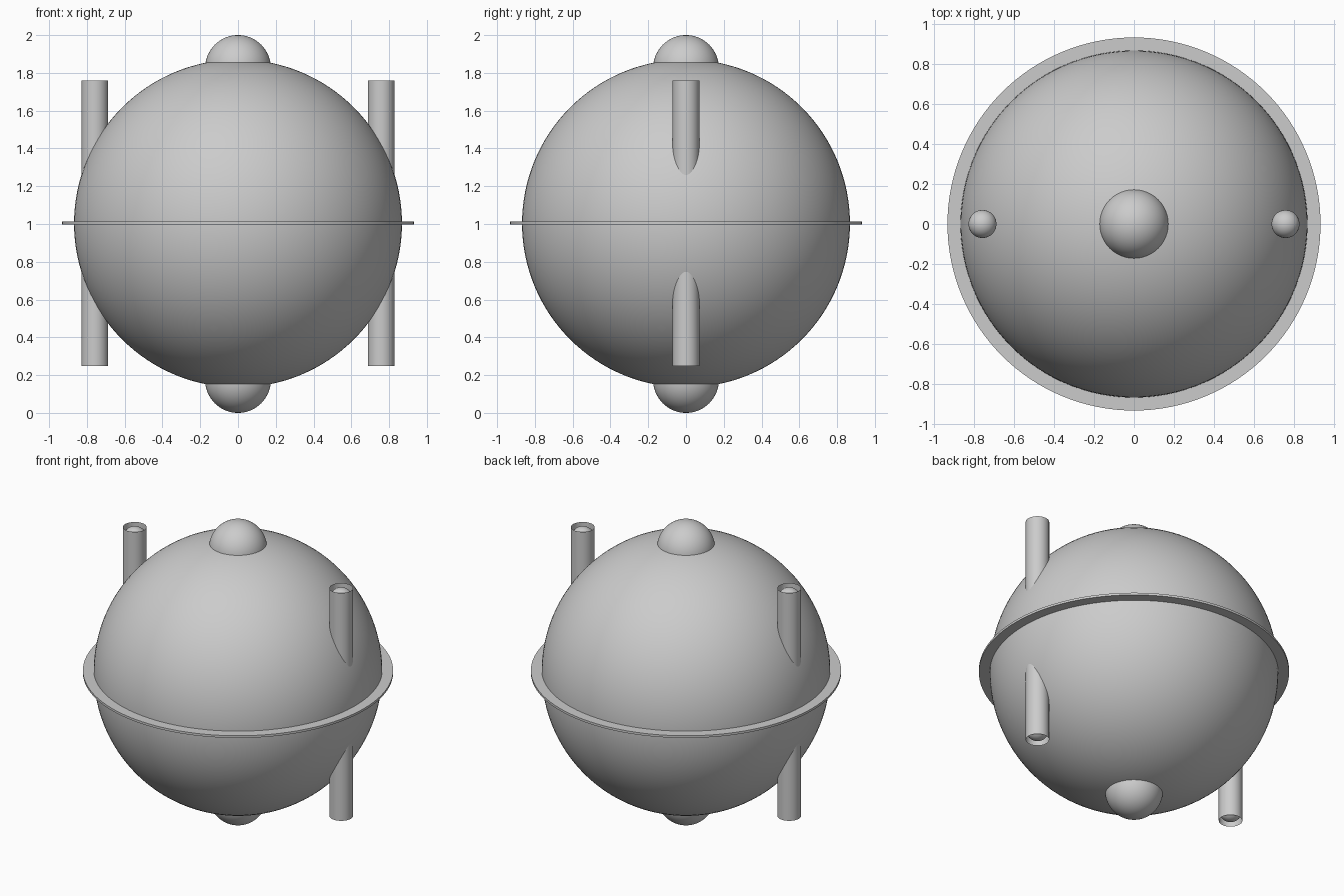
import bpy
import math

if "Cube" in bpy.data.objects:
    bpy.data.objects.remove(bpy.data.objects["Cube"])


def smooth(obj, name):
    obj.name = name
    bpy.ops.object.shade_smooth_by_angle(angle=math.radians(35))
    return obj


def ball(name, radius, loc, segments=64, rings=32):
    bpy.ops.mesh.primitive_uv_sphere_add(segments=segments, ring_count=rings,
                                         radius=radius, location=loc)
    return smooth(bpy.context.object, name)


def open_tube(name, radius, z0, z1, x):
    bpy.ops.mesh.primitive_cylinder_add(vertices=48, radius=radius, depth=z1 - z0,
                                        end_fill_type='NOTHING',
                                        location=(x, 0, (z0 + z1) / 2))
    return smooth(bpy.context.object, name)


# Main body
ball("body_sphere", 0.868, (0, 0, 1.003), 128, 64)

# Top and bottom knobs
for label, z in (("top", 1.826), ("bottom", 0.174)):
    ball(label + "_knob", 0.174, (0, 0, z))

# Thin flat ring around the equator: rectangular section, revolved
N = 128
section = [(0.855, 0.997), (0.933, 0.997), (0.933, 1.012), (0.855, 1.012)]
verts, faces = [], []
for i in range(N):
    a = 2 * math.pi * i / N
    verts += [(r * math.cos(a), r * math.sin(a), z) for r, z in section]
    j = (i + 1) % N
    for k in range(4):
        m = (k + 1) % 4
        faces.append((4 * i + k, 4 * j + k, 4 * j + m, 4 * i + m))
mesh = bpy.data.meshes.new("equator_ring")
mesh.from_pydata(verts, [], faces)
mesh.validate()
ring = bpy.data.objects.new("equator_ring", mesh)
bpy.context.collection.objects.link(ring)
# Section runs counter-clockwise in (r, z); make normals point outwards
mesh.flip_normals() if mesh.polygons[1].normal.x < 0 else None
bpy.ops.object.select_all(action='DESELECT')
ring.select_set(True)
bpy.context.view_layer.objects.active = ring
smooth(ring, "equator_ring")

# Side tubes, each with a rounded plug set inside both ends
R, Z0, Z1 = 0.071, 0.248, 1.760
for side, x in (("left", -0.758), ("right", 0.758)):
    open_tube(side + "_tube", R, Z0, Z1, x)
    ball(side + "_tube_top_plug", R - 0.001, (x, 0, Z1 - R), 48, 24)
    ball(side + "_tube_bottom_plug", R - 0.001, (x, 0, Z0 + R), 48, 24)
